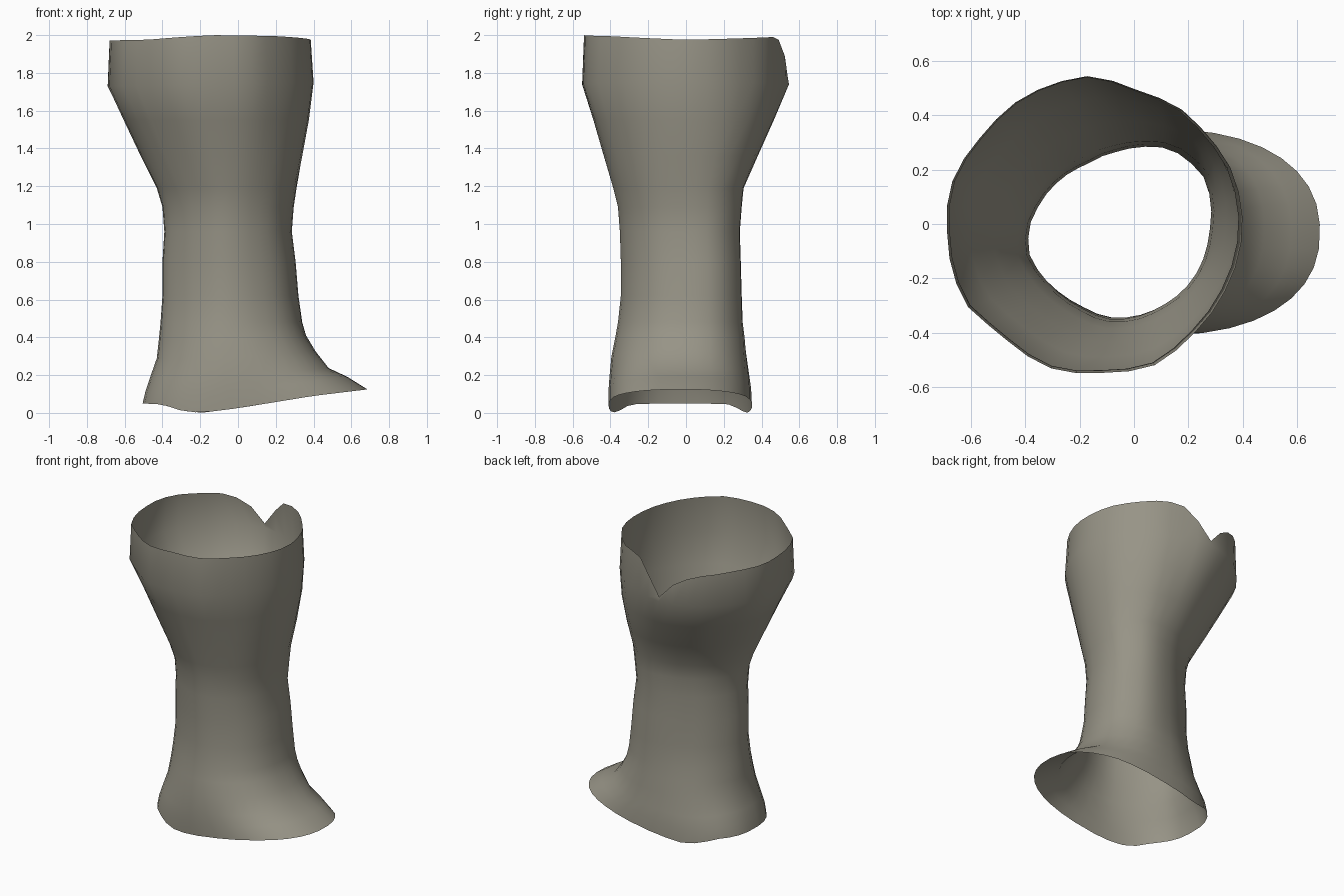
import bpy, bmesh, math

if "Cube" in bpy.data.objects:
    bpy.data.objects.remove(bpy.data.objects["Cube"])

SEGS = 36
ANGLES = [3 + 360 * i / SEGS for i in range(SEGS)]


def lerp_keys(keys, v):
    """Piecewise linear lookup in a list of (position, value)."""
    for (a, fa), (b, fb) in zip(keys, keys[1:]):
        if v <= b:
            return fa + (fb - fa) * max(0.0, (v - a) / (b - a))
    return keys[-1][1]


def normalise(points):
    """Fit an outline to the square from -1 to 1."""
    axes = []
    for axis in zip(*points):
        lo, hi = min(axis), max(axis)
        axes.append([2 * (v - lo) / (hi - lo) - 1 for v in axis])
    return list(zip(*axes))


def polar_outline(keys):
    pts = []
    for d in ANGLES:
        r, a = lerp_keys(keys, d), math.radians(d)
        pts.append((r * math.cos(a), r * math.sin(a)))
    return normalise(pts)


def foot_outline():
    """Rounded oval, squarer at the heel than at the toe."""
    pts = []
    for d in ANGLES:
        c, s = math.cos(math.radians(d)), math.sin(math.radians(d))
        p = 0.87 if c > 0 else 0.8
        pts.append((math.copysign(abs(c) ** p, c), math.copysign(abs(s) ** p, s)))
    return normalise(pts)


# Outlines of the hem, the ankle and the top opening
waist_keys = [(0, .335), (20, .362), (33, .375), (58, .36), (72, .33), (90, .297),
              (116, .277), (138, .294), (161, .318), (176, .34), (192, .348),
              (218, .318), (240, .306), (261, .314), (276, .311), (299, .306),
              (322, .317), (360, .335)]
top_keys = [(0, .545), (22, .543), (39, .53), (54, .533), (71, .519), (93, .55),
            (107, .543), (122, .54), (140, .53), (168, .555), (180, .545),
            (212, .56), (228, .532), (257, .558), (270, .545), (293, .563),
            (312, .542), (330, .538), (360, .545)]
outlines = [foot_outline(), polar_outline(waist_keys), polar_outline(top_keys)]

# Cross-sections: back x, back z, toe x, toe z, min y, max y,
# outline (0 hem, 1 ankle, 2 top)
sections = [
    (-0.505, 0.05, 0.685, 0.125, -0.41, 0.35, 0.0),
    (-0.49, 0.115, 0.58, 0.20, -0.41, 0.345, 0.1),
    (-0.465, 0.19, 0.48, 0.25, -0.405, 0.335, 0.3),
    (-0.43, 0.29, 0.41, 0.335, -0.395, 0.32, 0.5),
    (-0.42, 0.38, 0.36, 0.41, -0.375, 0.31, 0.7),
    (-0.41, 0.48, 0.34, 0.48, -0.36, 0.30, 0.85),
    (-0.40, 0.62, 0.32, 0.62, -0.345, 0.295, 1.0),
    (-0.40, 0.80, 0.305, 0.80, -0.345, 0.29, 1.0),
    (-0.39, 0.96, 0.285, 0.96, -0.35, 0.285, 1.0),
    (-0.40, 1.09, 0.295, 1.09, -0.36, 0.295, 1.0),
    (-0.43, 1.19, 0.31, 1.19, -0.385, 0.305, 1.1),
    (-0.515, 1.36, 0.34, 1.36, -0.435, 0.38, 1.4),
    (-0.605, 1.55, 0.375, 1.55, -0.49, 0.465, 1.7),
    (-0.69, 1.73, 0.40, 1.75, -0.55, 0.545, 2.0),
    (-0.68, 1.97, 0.385, 1.97, -0.54, 0.54, 2.0),
]

# Hem height along the length of the foot
hem = [(-0.51, 0.05), (-0.4, 0.045), (-0.3, 0.012), (-0.2, 0.0),
       (0.0, 0.025), (0.4, 0.09), (0.69, 0.125)]

# Top edge height by angle, with the V notch at the back
rim = [(0, 1.975), (63, 1.99), (73, 1.975), (83, 1.89), (93, 1.77),
       (103, 1.87), (113, 1.92), (123, 1.945), (150, 1.965), (180, 1.97),
       (230, 1.975), (270, 2.0), (310, 1.995), (360, 1.975)]

bm = bmesh.new()
rings = []
for n, (x0, z0, x1, z1, y0, y1, w) in enumerate(sections):
    ring = []
    k = min(int(w), 1)
    f = w - k
    shape = normalise([[a + (b - a) * f for a, b in zip(p, q)]
                       for p, q in zip(outlines[k], outlines[k + 1])])
    for d, (u, v) in zip(ANGLES, shape):
        x = (x0 + x1) / 2 + (x1 - x0) / 2 * u
        y = (y0 + y1) / 2 + (y1 - y0) / 2 * v
        z = z0 + (z1 - z0) * (x - x0) / (x1 - x0)
        if n == 0:
            z = lerp_keys(hem, x)
        elif n == len(sections) - 1:
            z = lerp_keys(rim, d)
        elif n < 4:
            # Lower rings follow the sagging hem, fading upward
            sag = lerp_keys(hem, x) - (0.05 + 0.075 * (x - x0) / (x1 - x0))
            z += sag * (1 - n / 4)
        ring.append(bm.verts.new((x, y, z)))
    rings.append(ring)

for low, high in zip(rings, rings[1:]):
    for i in range(SEGS):
        j = (i + 1) % SEGS
        bm.faces.new((low[i], low[j], high[j], high[i]))

mesh = bpy.data.meshes.new("gaiter")
bm.to_mesh(mesh)
bm.free()
mat = bpy.data.materials.new("grey_brown_cloth")
mat.diffuse_color = (0.31, 0.295, 0.24, 1)
mat.use_nodes = True
mat.node_tree.nodes["Principled BSDF"].inputs["Base Color"].default_value = mat.diffuse_color
mesh.materials.append(mat)
mesh.shade_smooth()
obj = bpy.data.objects.new("gaiter", mesh)
bpy.context.collection.objects.link(obj)
